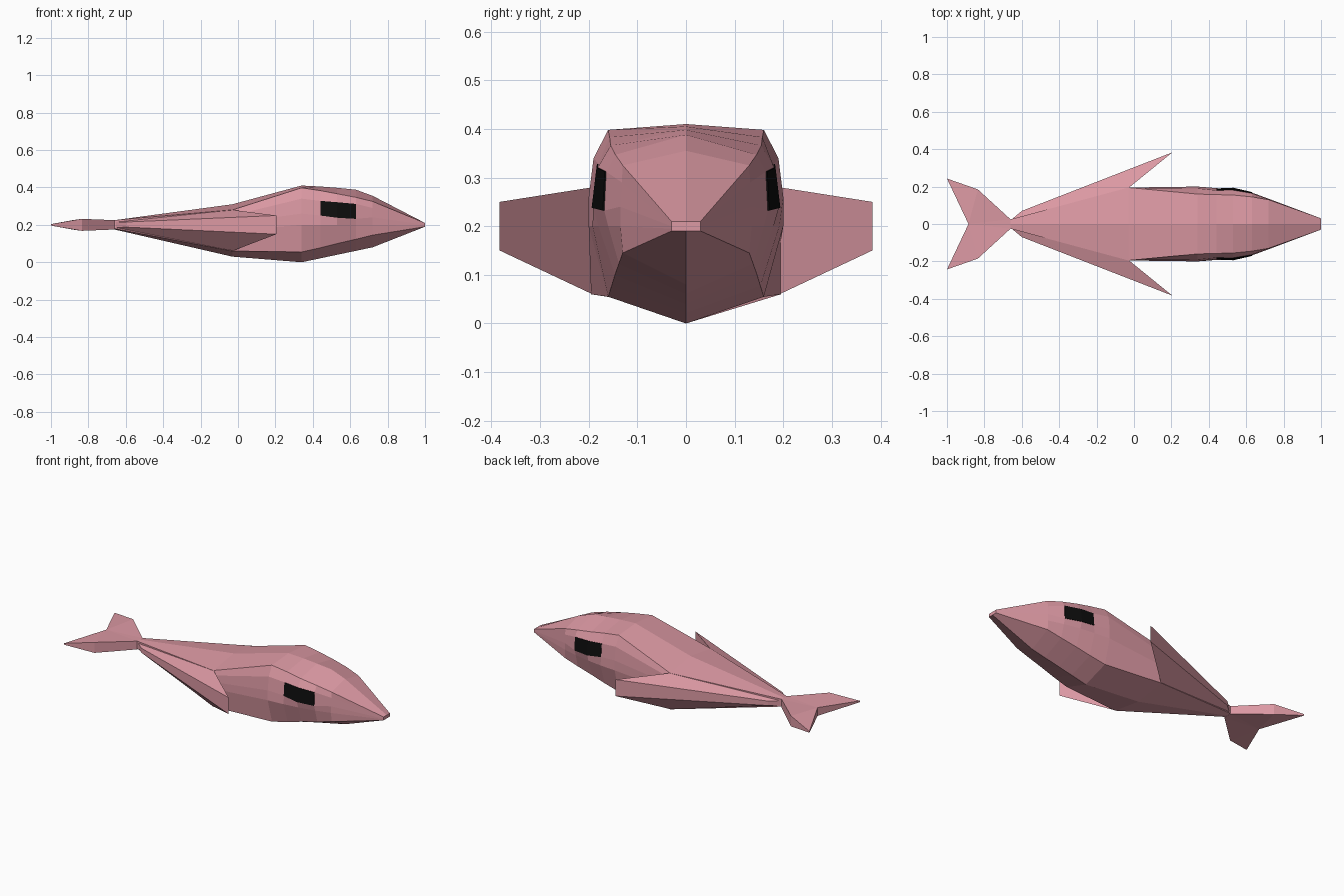
import bpy, bmesh

if "Cube" in bpy.data.objects:
    bpy.data.objects.remove(bpy.data.objects["Cube"])

def material(name, color):
    m = bpy.data.materials.new(name)
    m.diffuse_color = (*color, 1)
    m.use_nodes = True
    m.node_tree.nodes["Principled BSDF"].inputs["Base Color"].default_value = m.diffuse_color
    return m

PINK = material("pink skin", (0.72, 0.32, 0.37))
BLACK = material("eye black", (0.004, 0.004, 0.004))

def finish(name, bm, mat):
    bmesh.ops.remove_doubles(bm, verts=bm.verts, dist=1e-5)
    bmesh.ops.recalc_face_normals(bm, faces=bm.faces)
    me = bpy.data.meshes.new(name)
    bm.to_mesh(me)
    bm.free()
    me.materials.append(mat)
    ob = bpy.data.objects.new(name, me)
    bpy.context.collection.objects.link(ob)
    return ob

def loft(name, rings, mat):
    """Skin closed rings of equal length and cap both ends."""
    bm = bmesh.new()
    vs = [[bm.verts.new(p) for p in r] for r in rings]
    n = len(rings[0])
    for a, b in zip(vs, vs[1:]):
        for i in range(n):
            j = (i + 1) % n
            bm.faces.new((a[i], a[j], b[j], b[i]))
    bm.faces.new(vs[0])
    bm.faces.new(vs[-1])
    return finish(name, bm, mat)

def slab(name, outline, mat, side=1):
    """Outline of (x, y, z low, z high) corners, closed top and bottom."""
    low = [(x, side * y, a) for x, y, a, b in outline]
    high = [(x, side * y, b) for x, y, a, b in outline]
    ob = loft(name, [low, high], mat)
    return ob

# Body: half sections (y, z) from top centre down the side to the keel
SECTIONS = {
    -0.66: [(0, .225), (.025, .225), (.025, .215), (.025, .205), (.025, .195), (.025, .18), (0, .175)],
    -0.03: [(0, .31), (.195, .28), (.195, .25), (.195, .21), (.195, .17), (.195, .06), (0, .03)],
    0.34: [(0, .41), (.16, .398), (.19, .34), (.2, .26), (.2, .2), (.16, .055), (0, 0)],
    0.44: [(0, .405), (.157, .383), (.18, .328), (.187, .25), (.192, .2), (.153, .077), (0, .021)],
    0.53: [(0, .398), (.155, .366), (.181, .321), (.191, .238), (.18, .2), (.146, .1), (0, .04)],
    0.63: [(0, .388), (.145, .347), (.164, .312), (.168, .232), (.16, .2), (.138, .123), (0, .061)],
    0.72: [(0, .355), (.13, .325), (.132, .29), (.135, .24), (.135, .2), (.13, .145), (0, .08)],
    1.0: [(0, .21), (.03, .21), (.03, .205), (.03, .2), (.03, .195), (.03, .19), (0, .19)],
}
loft("body", [[(x, y, z) for y, z in h] + [(x, -y, z) for y, z in h[-2:0:-1]]
              for x, h in SECTIONS.items()], PINK)

for side, label in ((1, "left"), (-1, "right")):
    # Eye: thin dark plate over the raised eye area
    rings = []
    for x in (0.44, 0.53, 0.63):
        (y1, z1), (y2, z2) = SECTIONS[x][2:4]
        rings.append([(x, side * y, z) for y, z in
                      ((y1 + .003, z1), (y2 + .003, z2), (y2 - .02, z2), (y1 - .02, z1))])
    loft(label + "_eye", rings, BLACK)
    # Side fin: wedge sweeping forward from the tail root
    slab(label + "_fin", [(-.03, .192, .06, .28), (.205, .383, .15, .25),
                          (-.6, .07, .188, .215), (-.66, .02, .185, .215)], PINK, side)

# Tail fluke: one mirrored outline, thin at the tips
bm = bmesh.new()
half = [(-.66, .025, .025), (-.835, .185, .032), (-1, .243, .004)]
outline = ([(x, y, .2 - t, .2 + t) for x, y, t in half] + [(-.885, 0, .175, .225)]
           + [(x, -y, .2 - t, .2 + t) for x, y, t in reversed(half)])
bm.free()
tail = slab("tail_fluke", outline, PINK)
tri = bmesh.new()
tri.from_mesh(tail.data)
bmesh.ops.triangulate(tri, faces=[f for f in tri.faces if len(f.verts) > 4])
tri.to_mesh(tail.data)
tri.free()
